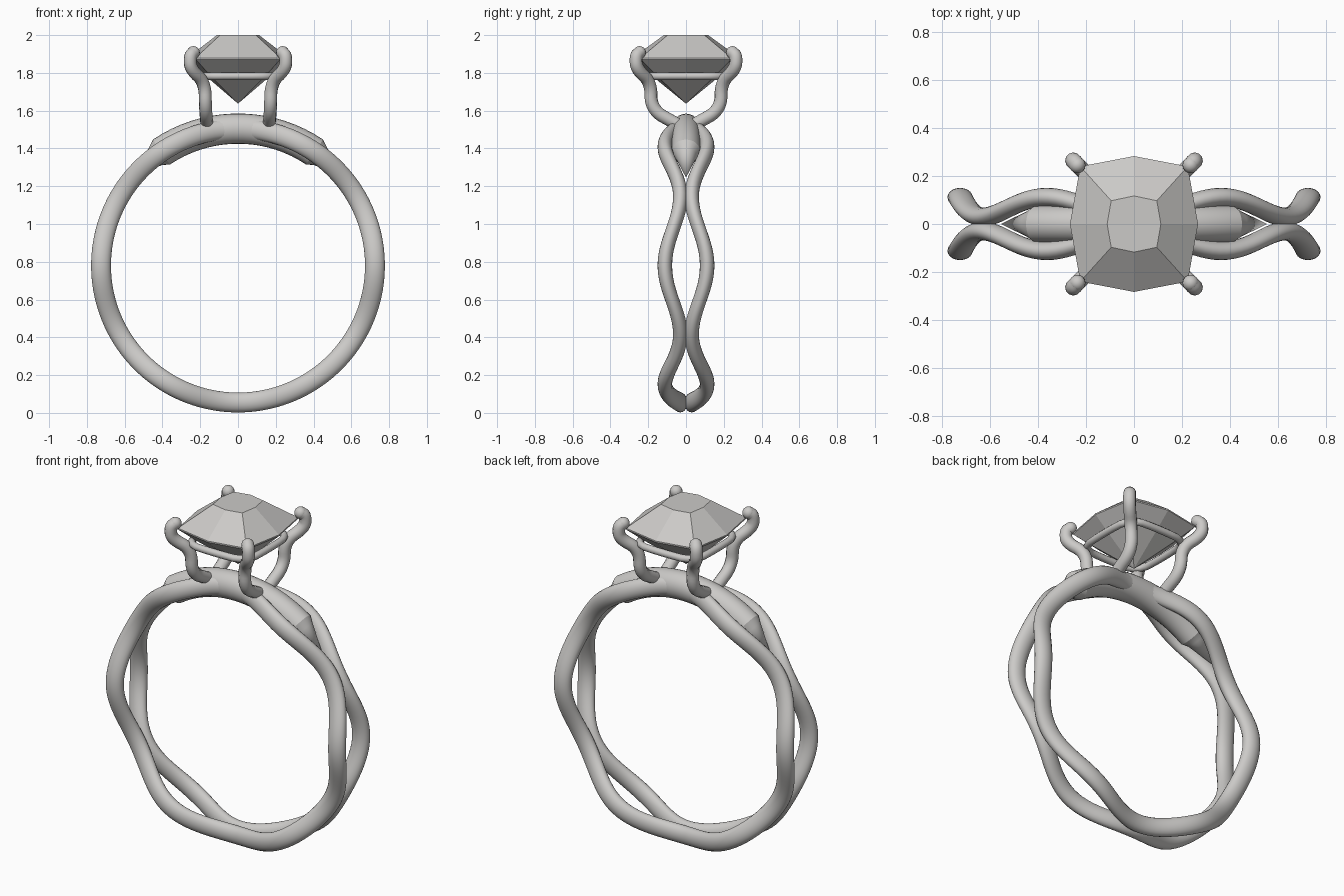
import bpy, bmesh
from math import sin, cos, pi, radians
from mathutils import Vector

if "Cube" in bpy.data.objects:
    bpy.data.objects.remove(bpy.data.objects["Cube"], do_unlink=True)

metal = bpy.data.materials.new("light warm grey")
metal.use_nodes = True
GREY = (0.6, 0.59, 0.575, 1)
metal.diffuse_color = GREY
metal.node_tree.nodes["Principled BSDF"].inputs["Base Color"].default_value = GREY

RING_R, RING_Z = 0.725, 0.78


def smooth(obj, angle):
    bpy.ops.object.select_all(action='DESELECT')
    obj.select_set(True)
    bpy.context.view_layer.objects.active = obj
    bpy.ops.object.shade_smooth_by_angle(angle=radians(angle))


def loft(name, sections, closed=False):
    """Skin a list of equal-length point rings."""
    bm = bmesh.new()
    rings = [[bm.verts.new(p) for p in s] for s in sections]
    n = len(rings[0])
    pairs = list(zip(rings, rings[1:]))
    if closed:
        pairs.append((rings[-1], rings[0]))
    else:
        bm.faces.new(rings[0])
        bm.faces.new(rings[-1])
    for a, b in pairs:
        for i in range(n):
            j = (i + 1) % n
            bm.faces.new((a[i], a[j], b[j], b[i]))
    if not closed:
        bmesh.ops.remove_doubles(bm, verts=bm.verts, dist=0.0005)
    bmesh.ops.recalc_face_normals(bm, faces=bm.faces)
    mesh = bpy.data.meshes.new(name)
    bm.to_mesh(mesh)
    bm.free()
    mesh.materials.append(metal)
    obj = bpy.data.objects.new(name, mesh)
    bpy.context.collection.objects.link(obj)
    return obj


def band_section(theta, y, radial, axial, n=20):
    """Ellipse across the band at angle theta around the finger axis."""
    pts = []
    for i in range(n):
        a = 2 * pi * i / n
        r = RING_R + radial * cos(a)
        pts.append((r * cos(theta), y + axial * sin(a), RING_Z + r * sin(theta)))
    return pts


def round_corners(pts, closed=False, steps=3):
    pts = [Vector(p) for p in pts]
    for _ in range(steps):
        out = [] if closed else [pts[0]]
        ends = pts[1:] + pts[:1] if closed else pts[1:]
        for p, q in zip(pts, ends):
            out += [p.lerp(q, 0.25), p.lerp(q, 0.75)]
        pts = out if closed else out + [pts[-1]]
    return pts


def wire(name, pts, radius, closed=False):
    curve = bpy.data.curves.new(name, 'CURVE')
    curve.dimensions = '3D'
    curve.bevel_depth = radius
    curve.bevel_resolution = 4
    curve.use_fill_caps = True
    spline = curve.splines.new('POLY')
    spline.points.add(len(pts) - 1)
    for sp, p in zip(spline.points, pts):
        sp.co = (*p, 1)
    spline.use_cyclic_u = closed
    curve.materials.append(metal)
    obj = bpy.data.objects.new(name, curve)
    bpy.context.collection.objects.link(obj)
    bpy.ops.object.select_all(action='DESELECT')
    obj.select_set(True)
    bpy.context.view_layer.objects.active = obj
    bpy.ops.object.convert(target='MESH')
    smooth(bpy.context.object, 50)


# Two waving strands that meet six times around the band
STEPS = 144
for side, label in ((1, "back"), (-1, "front")):
    rings = []
    for k in range(STEPS):
        t = 2 * pi * k / STEPS
        rings.append(band_section(t, side * (0.071 + 0.041 * cos(6 * t)), 0.0525, 0.0385))
    smooth(loft(label + "_strand", rings, closed=True), 60)

# Thick bridge at the top, tapering to a point at each end
ends = [(40, 0.0), (53, 0.058), (56, 0.08)]
stations = ends + [(a, 0.08) for a in range(60, 121, 4)]
stations += [(180 - a, s) for a, s in reversed(ends)]
bridge = loft("top_bridge", [band_section(radians(a), 0, s, s * 0.95, 24) for a, s in stations])
smooth(bridge, 25)

# Four bent prongs with rounded tips
PRONG = [(0.165, 0.05, 1.53), (0.172, 0.185, 1.605), (0.175, 0.185, 1.75),
         (0.252, 0.262, 1.82), (0.254, 0.266, 1.89), (0.236, 0.246, 1.908)]
for sx, xname in ((1, "left"), (-1, "right")):
    for sy, yname in ((1, "back"), (-1, "front")):
        path = [(sx * x, sy * y, z) for x, y, z in PRONG]
        name = f"{yname}_{xname}_prong"
        wire(name, round_corners(path), 0.034)
        bpy.ops.mesh.primitive_uv_sphere_add(segments=16, ring_count=10, radius=0.034,
                                             location=path[-1])
        tip = bpy.context.object
        tip.name = name + "_tip"
        tip.data.materials.append(metal)
        smooth(tip, 60)


def cushion(mid_x, mid_y, cx, cy, z):
    """Eight-sided cushion outline."""
    return [(mid_x, 0, z), (cx, cy, z), (0, mid_y, z), (-cx, cy, z),
            (-mid_x, 0, z), (-cx, -cy, z), (0, -mid_y, z), (cx, -cy, z)]


# Rail under the stone
wire("rail", round_corners(cushion(0.205, 0.215, 0.195, 0.205, 1.783), True, 2), 0.02, True)

# Faceted stone: culet, pavilion, girdle, crown, table
loft("stone", [
    cushion(0, 0, 0, 0, 1.637),
    cushion(0.19, 0.2, 0.16, 0.17, 1.8),
    cushion(0.267, 0.283, 0.224, 0.24, 1.872),
    cushion(0.267, 0.283, 0.224, 0.24, 1.88),
    cushion(0.112, 0.117, 0.095, 0.097, 2.0)])
